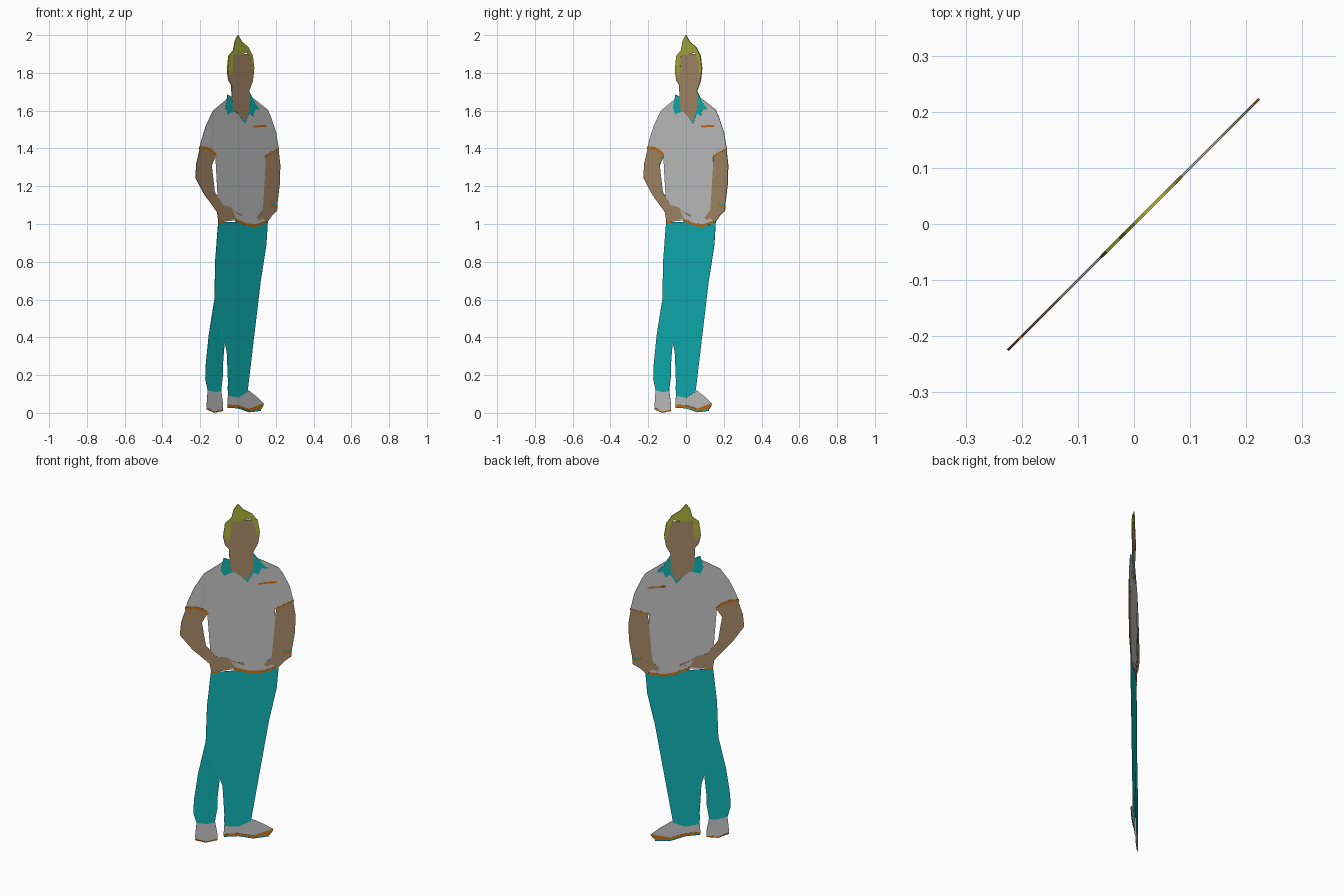
import bpy
import bmesh

default_cube = bpy.data.objects.get("Cube")
if default_cube:
    bpy.data.objects.remove(default_cube, do_unlink=True)

UNIT = 0.01          # outlines are drawn in hundredths
LAYER_STEP = 0.0010  # extra plate thickness for every layer


def make_material(name, red, green, blue):
    material = bpy.data.materials.new(name)
    material.use_nodes = True
    colour = (red, green, blue, 1.0)
    material.diffuse_color = colour
    shader = next(n for n in material.node_tree.nodes if n.type == "BSDF_PRINCIPLED")
    shader.inputs["Base Color"].default_value = colour
    shader.inputs["Roughness"].default_value = 0.8
    return material


white = make_material("light_grey", 0.58, 0.58, 0.58)
teal = make_material("teal", 0.005, 0.47, 0.49)
skin = make_material("tan_skin", 0.41, 0.27, 0.145)
blond = make_material("olive_blond", 0.42, 0.45, 0.045)
orange = make_material("orange", 0.6, 0.17, 0.007)


def plate(name, material, layer, outline):
    """Flat cut-out standing on the diagonal plane; higher layers show on both sides."""
    mesh = bpy.data.meshes.new(name)
    bm = bmesh.new()
    corners = [bm.verts.new((x * UNIT, x * UNIT, z * UNIT)) for x, z in outline]
    bm.faces.new(corners)
    bmesh.ops.triangulate(bm, faces=bm.faces[:])
    bm.to_mesh(mesh)
    bm.free()
    mesh.materials.append(material)
    plate_object = bpy.data.objects.new(name, mesh)
    bpy.context.collection.objects.link(plate_object)
    solidify = plate_object.modifiers.new("thickness", "SOLIDIFY")
    solidify.thickness = LAYER_STEP * layer
    solidify.offset = 0.0
    return plate_object


def ribbon(name, material, layer, path, height):
    """Narrow trim that follows a path, with its lower edge on the path."""
    upper_edge = [(x, z + height) for x, z in reversed(path)]
    return plate(name, material, layer, path + upper_edge)


# Trousers with both legs in one outline
plate("trousers", teal, 2, [
    (-10.5, 101), (-12, 81), (-12.5, 60), (-15.5, 41), (-17, 26), (-17.3, 18),
    (-16, 12), (-12, 11), (-9, 11.5), (-8, 20), (-8, 33), (-6.5, 45), (-3, 60), (1, 75),
    (0, 60), (-2.5, 47), (-3.5, 31), (-5.5, 13), (-5, 9), (0, 8), (5, 11),
    (4, 16), (6, 33), (8.3, 55), (12.5, 73), (15, 89), (15.7, 101)])

# Shoes, each with a sole trim along the lower edge
plate("right_shoe", white, 1, [
    (-16, 13), (-16.7, 3), (-12.5, 0.5), (-8, 1.5), (-8, 5), (-9, 13)])
ribbon("right_sole", orange, 3, [(-16.7, 2), (-12.5, 0), (-8, 1)], 0.7)
plate("left_shoe", white, 1, [
    (-5.3, 10), (-5.6, 4), (2, 3), (7, 1), (12, 2), (13.7, 5), (10, 8.5), (5.5, 12), (0, 12)])
ribbon("left_sole", orange, 3, [
    (-5.5, 3.2), (0, 3), (6, 1), (12, 1.7), (13.5, 4)], 1.2)
ribbon("left_sole_edge", teal, 2, [(-5.5, 2.6), (0, 2.4), (6, 0.3), (12, 1)], 0.8)

# Shirt with short sleeves
plate("shirt", white, 3, [
    (-6, 166), (-13.2, 160), (-17, 152), (-19.5, 144), (-20.3, 140), (-15, 139.5),
    (-11.4, 136), (-9.3, 121), (-8.3, 110), (-10, 101), (-1, 102), (4, 99.5),
    (9, 99), (14.5, 101), (14.7, 120), (14.3, 136), (18, 138), (21.5, 140),
    (20, 149), (17.3, 157), (15.7, 160.5), (10, 165), (6, 168)])
ribbon("right_sleeve_trim", orange, 5, [
    (-20.5, 139.5), (-17, 139.5), (-14, 138), (-11.5, 135.5)], 1.6)
ribbon("left_sleeve_trim", orange, 5, [(14.6, 135.5), (18, 137.5), (21.6, 139.5)], 0.9)
ribbon("shirt_hem", orange, 4, [(-1.5, 101.5), (4, 99), (9, 98.3), (14.6, 100.3)], 1.5)
ribbon("shirt_hem_side", orange, 4, [(-10.5, 100), (-7.5, 100.7)], 1.2)
ribbon("chest_stripe", orange, 4, [(8, 151), (11, 151.3), (15, 151.3)], 1)

# Arms with hands resting on the hips
plate("right_arm", skin, 4, [
    (-20, 140.5), (-22, 132), (-22.5, 124.5), (-17.7, 115.5), (-10.5, 105.5), (-10.3, 101),
    (-5, 102), (-1, 103), (-3, 104.3), (2.5, 104), (2, 105.3), (-1.5, 106.5), (-4, 109),
    (-8, 110), (-12.4, 117), (-15.6, 125.5), (-14, 131), (-11.6, 136.5), (-15, 140)])
plate("left_arm", skin, 4, [
    (14.8, 136.5), (15.7, 125), (16, 118), (16.6, 110.5), (13, 107.5), (10, 103.5),
    (11, 102), (13, 103), (15.5, 101), (18, 104.5), (20.6, 107), (20.8, 111),
    (22, 121), (22.3, 131), (21.3, 140)])
ribbon("wristband", orange, 5, [(17, 109.3), (20.7, 108.7)], 1.2)
ribbon("wristband_edge", teal, 5, [(17, 110.5), (20.8, 109.9)], 0.5)

# Collar behind the neck and its open front
plate("collar", teal, 4, [
    (-5.5, 168.5), (-6.8, 161.5), (-5.5, 158), (-1, 160), (3.7, 153), (6, 158.5),
    (8, 157), (8.8, 160.5), (11.5, 160.5), (9, 164), (6, 170), (-3, 167)])

# Head and neck
plate("head", skin, 5, [
    (-3.3, 167), (-3, 161), (3.8, 154.5), (6, 161), (6, 171), (7.7, 175.5), (8.4, 181),
    (7.5, 190), (-4, 190), (-5.8, 181), (-5, 176), (-3.5, 173.5)])

# Swept-up hair with sideburns framing the face
plate("hair", blond, 6, [
    (0, 200), (2, 196.5), (5.5, 193.5), (7.7, 189), (8.5, 182), (7.3, 179.5),
    (6.5, 187), (4.8, 191), (1, 189.5), (-2.5, 190), (-3, 181), (-4, 178),
    (-5.7, 182), (-5, 189), (-2.5, 192), (-1.6, 197)])
